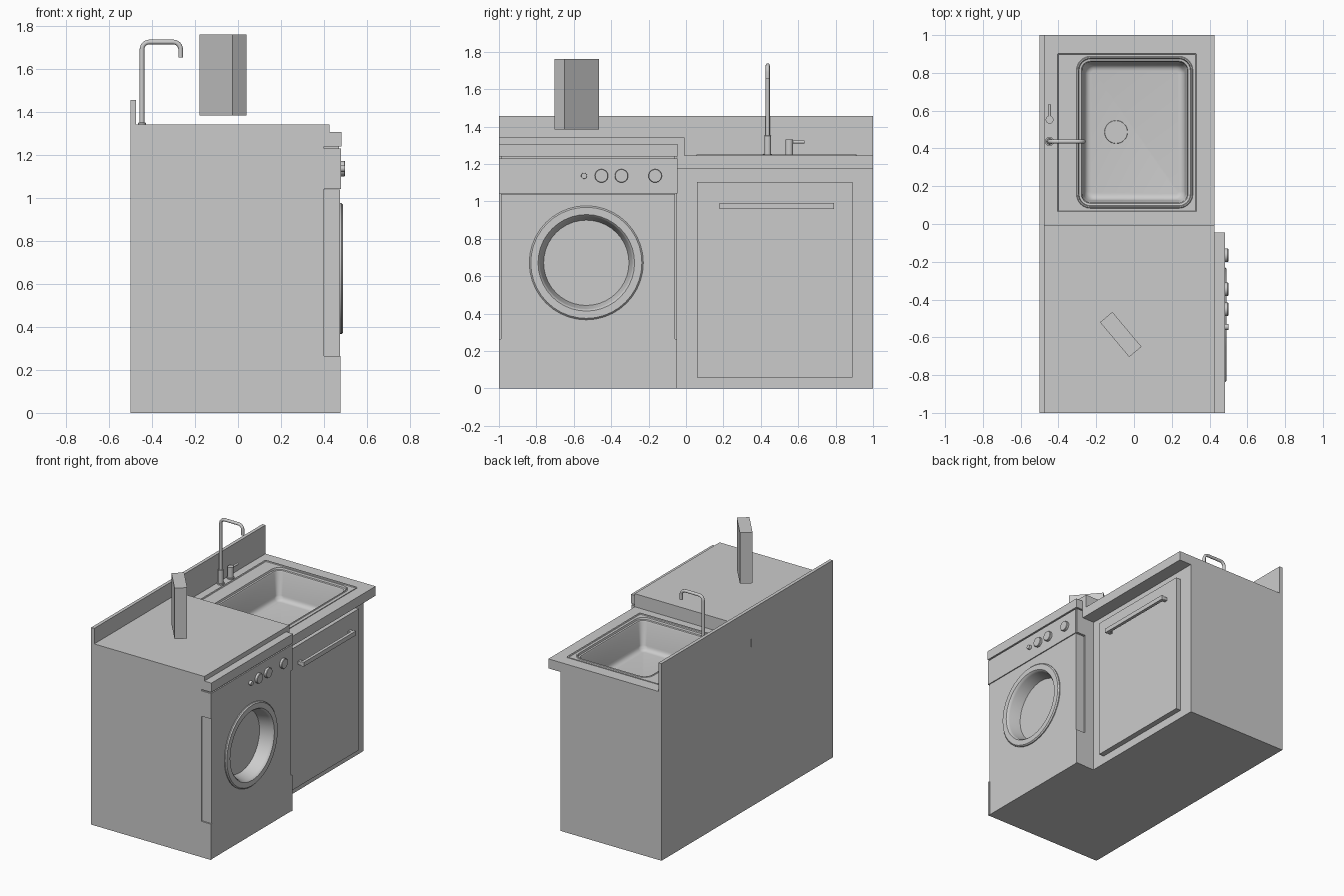
import bpy, bmesh, math
from mathutils import Matrix, Vector

cube = bpy.data.objects.get("Cube")
if cube:
    bpy.data.objects.remove(cube, do_unlink=True)

grey = bpy.data.materials.new("light_grey")
grey.use_nodes = True
grey.diffuse_color = (0.6, 0.6, 0.6, 1)
grey.node_tree.nodes["Principled BSDF"].inputs["Base Color"].default_value = (0.6, 0.6, 0.6, 1)


def finish(name, bm, smooth=False):
    """Turn a bmesh into a named grey object."""
    bmesh.ops.recalc_face_normals(bm, faces=bm.faces)
    mesh = bpy.data.meshes.new(name)
    bm.to_mesh(mesh)
    bm.free()
    mesh.materials.append(grey)
    obj = bpy.data.objects.new(name, mesh)
    bpy.context.collection.objects.link(obj)
    if smooth:
        bpy.ops.object.select_all(action="DESELECT")
        obj.select_set(True)
        bpy.context.view_layer.objects.active = obj
        bpy.ops.object.shade_smooth_by_angle(angle=math.radians(35))
    return obj


def box(name, x, y, z, turn=0):
    """Box from three (low, high) ranges, turned about its own upright axis."""
    bm = bmesh.new()
    bmesh.ops.create_cube(bm, size=1)
    mid = Vector([sum(r) / 2 for r in (x, y, z)])
    size = [r[1] - r[0] for r in (x, y, z)]
    bm.transform(Matrix.Translation(mid) @ Matrix.Rotation(turn, 4, "Z")
                 @ Matrix.Diagonal((*size, 1)))
    return finish(name, bm)


def loft(name, loops, cap_start=True, cap_end=True):
    """Skin a row of matching closed loops."""
    bm = bmesh.new()
    rings = [[bm.verts.new(p) for p in loop] for loop in loops]
    n = len(rings[0])
    for a, b in zip(rings, rings[1:]):
        for i in range(n):
            bm.faces.new((a[i], a[(i + 1) % n], b[(i + 1) % n], b[i]))
    if cap_start:
        bm.faces.new(rings[0])
    if cap_end:
        bm.faces.new(rings[-1])
    return finish(name, bm, True)


def lathe(name, centre, axis, profile, sides=32, **caps):
    """Revolve (distance along axis, radius) pairs about an x, y or z axis."""
    rot = Vector((0, 0, 1)).rotation_difference(Vector(axis)).to_matrix()
    steps = [math.tau * i / sides for i in range(sides)]
    return loft(name, [[Vector(centre) + rot @ Vector((r * math.cos(a), r * math.sin(a), d))
                        for a in steps] for d, r in profile], **caps)


def rounded(x, y, r, z, inset=0, seg=6):
    """Rounded rectangle loop at height z."""
    x0, x1, y0, y1 = x[0] + inset, x[1] - inset, y[0] + inset, y[1] - inset
    r = max(r - inset, 0.004)
    corners = [(x1 - r, y1 - r), (x0 + r, y1 - r), (x0 + r, y0 + r), (x1 - r, y0 + r)]
    return [(cx + r * math.cos(a), cy + r * math.sin(a), z)
            for q, (cx, cy) in enumerate(corners)
            for a in [(q + i / seg) * math.pi / 2 for i in range(seg + 1)]]


def cut(cutter, *targets):
    cutter.hide_render = True
    cutter.hide_set(True)
    for t in targets:
        mod = t.modifiers.new("opening", "BOOLEAN")
        mod.operation, mod.solver, mod.object = "DIFFERENCE", "EXACT", cutter


# Washer housing and worktop
carcass = box("washer_carcass", (-0.5, 0.4), (-1, -0.05), (0, 1.31))
panel = box("washer_front_panel", (0.4, 0.475), (-0.99, -0.06), (0, 1.04))
box("washer_worktop", (-0.5, 0.425), (-1, -0.008), (1.24, 1.342))
box("worktop_front_strip", (0.4, 0.482), (-1, -0.045), (1.24, 1.308))
box("control_panel_backing", (0.4, 0.47), (-0.99, -0.06), (1.22, 1.245))
box("control_panel", (0.4, 0.48), (-1, -0.055), (1.042, 1.23))
for side, y in (("right", (-1, -0.985)), ("left", (-0.062, -0.047))):
    box(side + "_lower_bracket", (0.4, 0.478), y, (0, 0.265))
box("left_upper_bracket", (0.4, 0.478), (-0.062, -0.045), (1.042, 1.23))

# Round washer door with sunken bowl
door_centre = (0, -0.533, 0.672)
cut(lathe("door_cutter", door_centre, (1, 0, 0), [(0.38, 0.27), (0.6, 0.27)]), panel, carcass)
lathe("round_door", door_centre, (1, 0, 0),
      [(0.47, 0.305), (0.482, 0.305), (0.49, 0.297), (0.49, 0.258), (0.482, 0.25),
       (0.47, 0.246), (0.39, 0.228)], sides=40, cap_start=False)

# Control knobs
for i, (y, r) in enumerate([(-0.545, 0.016), (-0.452, 0.036), (-0.345, 0.036), (-0.165, 0.036)]):
    lathe(f"knob_{i + 1}", (0.47, y, 1.137), (1, 0, 0), [(0, r), (0.026, r), (0.029, r * 0.93)], 24)

# Sink cabinet, door and handle
cabinet = box("sink_cabinet", (-0.5, 0.325), (-0.05, 1), (0, 1.18))
box("cabinet_door", (0.32, 0.365), (0.06, 0.89), (0.06, 1.105))
box("door_handle", (0.39, 0.412), (0.18, 0.79), (0.96, 0.992))
for i, y in enumerate((0.18, 0.765)):
    box(f"handle_post_{i + 1}", (0.36, 0.4), (y, y + 0.025), (0.964, 0.988))
counter = box("sink_counter", (-0.5, 0.425), (-0.045, 1), (1.175, 1.245))

# Sink basin: raised plate, rolled lip, rounded bowl
plate_x, plate_y = (-0.415, 0.34), (0.055, 0.912)
lip_x, lip_y = (-0.305, 0.312), (0.083, 0.888)
cut(loft("basin_cutter", [rounded(lip_x, lip_y, 0.07, z, 0.01) for z in (1.01, 1.4)]),
    counter, cabinet)
basin = [rounded(plate_x, plate_y, 0.012, 1.24), rounded(plate_x, plate_y, 0.012, 1.25),
         rounded(plate_x, plate_y, 0.012, 1.25, 0.01), rounded(plate_x, plate_y, 0.012, 1.246, 0.014)]
basin += [rounded(lip_x, lip_y, 0.075, z, i) for i, z in
          ((0, 1.246), (0.004, 1.25), (0.01, 1.25), (0.014, 1.237), (0.026, 1.235), (0.031, 1.226))]
basin += [rounded(lip_x, lip_y, 0.075, 1.06, 0.042)]
basin += [rounded(lip_x, lip_y, 0.09, 1.06 - 0.035 * math.sin(a), 0.042 + 0.035 * (1 - math.cos(a)))
          for a in [math.pi / 2 * i / 5 for i in range(1, 6)]]
loft("sink_basin", basin, cap_start=False)
drain = (-0.095, 0.487, 1.024)
lathe("drain", drain, (0, 0, 1), [(0, 0.062), (0.004, 0.06)])
lathe("drain_pin", drain, (0, 0, 1), [(0, 0.008), (0.007, 0.008)], 12)

# Splash board along the back
box("splash_board", (-0.5, -0.475), (-1, 1), (1.24, 1.457))

# Swan-neck tap
tap_x, tap_y, bend, top = -0.447, 0.437, 0.035, 1.727
lathe("tap_base", (tap_x, tap_y, 1.24), (0, 0, 1), [(0, 0.024), (0.015, 0.024)], 20)
lathe("tap_sleeve", (tap_x, tap_y, 1.24), (0, 0, 1), [(0, 0.018), (0.11, 0.018), (0.113, 0.014)], 20)
path = [(tap_x, 1.25, 0)]
for cx, start in ((tap_x + bend, math.pi), (-0.267 - bend, math.pi / 2)):
    for i in range(7):
        a = start - i * math.pi / 12
        path.append((cx + bend * math.cos(a), top - bend + bend * math.sin(a), a - math.pi))
path.append((-0.267, 1.655, -math.pi))
path[0] = (tap_x, 1.25, 0)
loft("tap_spout", [[(x + 0.011 * math.cos(t) * math.cos(a), tap_y + 0.011 * math.sin(t),
                     z + 0.011 * math.cos(t) * math.sin(a))
                    for t in [math.tau * i / 16 for i in range(16)]] for x, z, a in path])

# Tap lever
lathe("lever_body", (-0.447, 0.552, 1.24), (0, 0, 1),
      [(0, 0.026), (0.012, 0.026), (0.012, 0.021), (0.09, 0.021)], 20)
lathe("lever_rod", (-0.447, 0.555, 1.318), (0, 1, 0), [(0, 0.008), (0.078, 0.008)], 12)

# Upright slab above the worktop
box("upright_slab", (-0.19, 0.05), (-0.6275, -0.5425), (1.385, 1.762), math.radians(-50))
